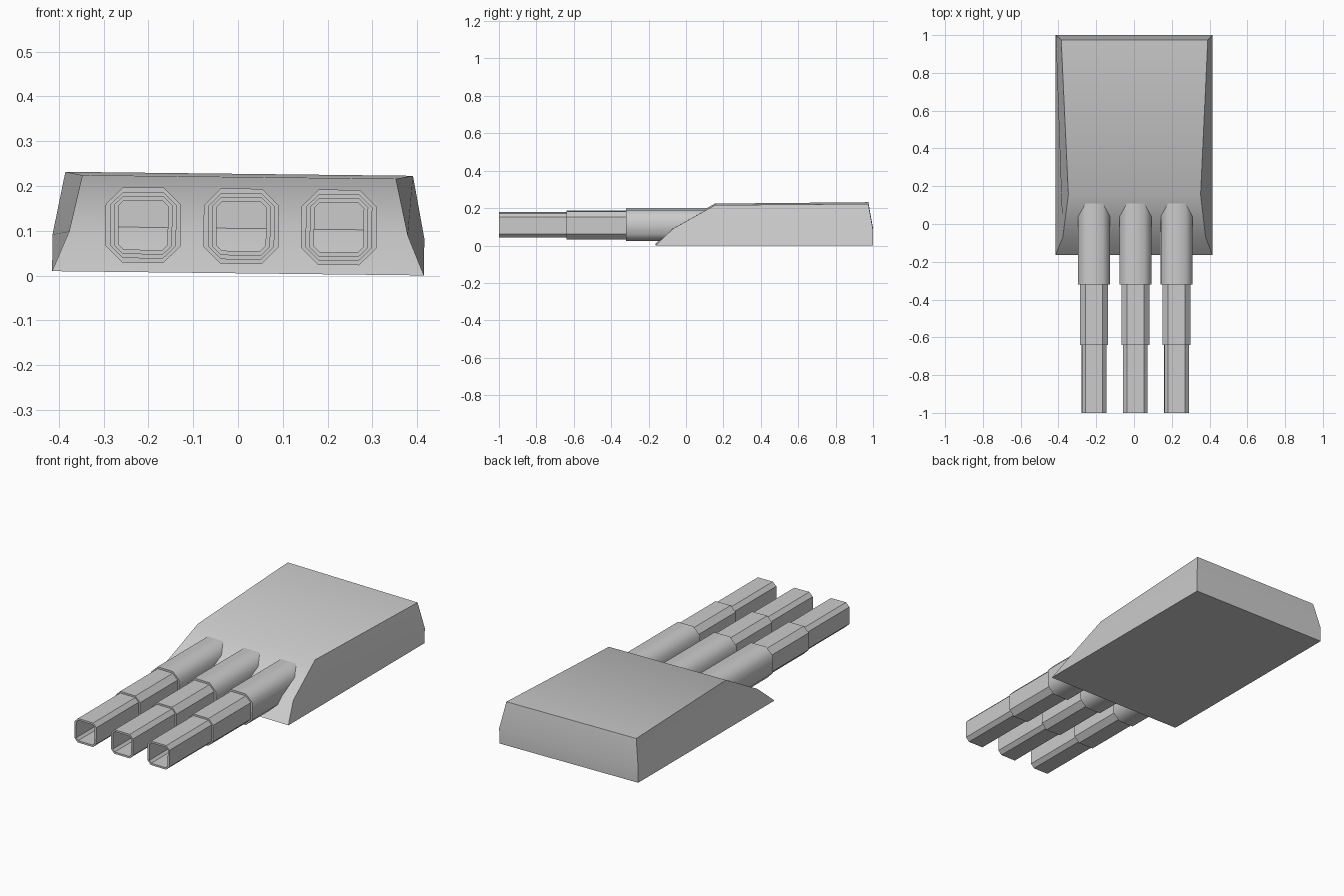
import bpy, bmesh, math

if "Cube" in bpy.data.objects:
    bpy.data.objects.remove(bpy.data.objects["Cube"])

TILT = 0.0115  # slight roll of the whole model about y


def make_object(name, bm):
    bmesh.ops.recalc_face_normals(bm, faces=bm.faces[:])
    me = bpy.data.meshes.new(name)
    bm.to_mesh(me)
    bm.free()
    ob = bpy.data.objects.new(name, me)
    bpy.context.collection.objects.link(ob)
    return ob


def loft(bm, rings, smooth_bands=()):
    """Join rings of points with quads and cap both ends."""
    vs = [[bm.verts.new(p) for p in ring] for ring in rings]
    n = len(vs[0])
    for k, (a, b) in enumerate(zip(vs, vs[1:])):
        for i in range(n):
            f = bm.faces.new((a[i], a[(i + 1) % n], b[(i + 1) % n], b[i]))
            f.smooth = k in smooth_bands
    bm.faces.new(vs[0])
    bm.faces.new(vs[-1])


def layer(front_x, front_y, front_z, back_x, back_y, back_z):
    return [(-front_x, front_y, front_z), (front_x, front_y, front_z),
            (back_x, back_y, back_z), (-back_x, back_y, back_z)]


def octagon(x, y, z, half, flat):
    pts = [(flat, half), (half, flat), (half, -flat), (flat, -half),
           (-flat, -half), (-half, -flat), (-half, flat), (-flat, half)]
    return [(x + u, y, z + w) for u, w in pts]


# wedge-fronted housing: base, waist and roof outlines
bm = bmesh.new()
loft(bm, [layer(0.415, -0.163, 0.005, 0.415, 1.0, 0.005),
          layer(0.378, -0.07, 0.094, 0.415, 1.0, 0.087),
          layer(0.35, 0.155, 0.22, 0.388, 0.975, 0.227)])
housing = make_object("housing", bm)
bpy.context.view_layer.objects.active = housing
housing.select_set(True)
bpy.ops.object.shade_smooth_by_angle(angle=math.radians(30))
housing.select_set(False)
housing.rotation_euler.y = TILT

# three stepped hollow barrels: (y, half width, half of flat side)
STEPS = [(-0.05, 0.055, 0.043), (-1.0, 0.055, 0.043),    # bore
         (-1.0, 0.065, 0.045), (-0.64, 0.065, 0.045),    # muzzle
         (-0.64, 0.074, 0.045), (-0.32, 0.074, 0.045),   # middle
         (-0.32, 0.084, 0.046), (0.14, 0.084, 0.046)]    # sleeve
for side, x in (("left", -0.213), ("centre", 0.006), ("right", 0.224)):
    bm = bmesh.new()
    loft(bm, [octagon(x, y, 0.11, h, f) for y, h, f in STEPS], smooth_bands=(6,))
    make_object("barrel_" + side, bm).rotation_euler.y = TILT
